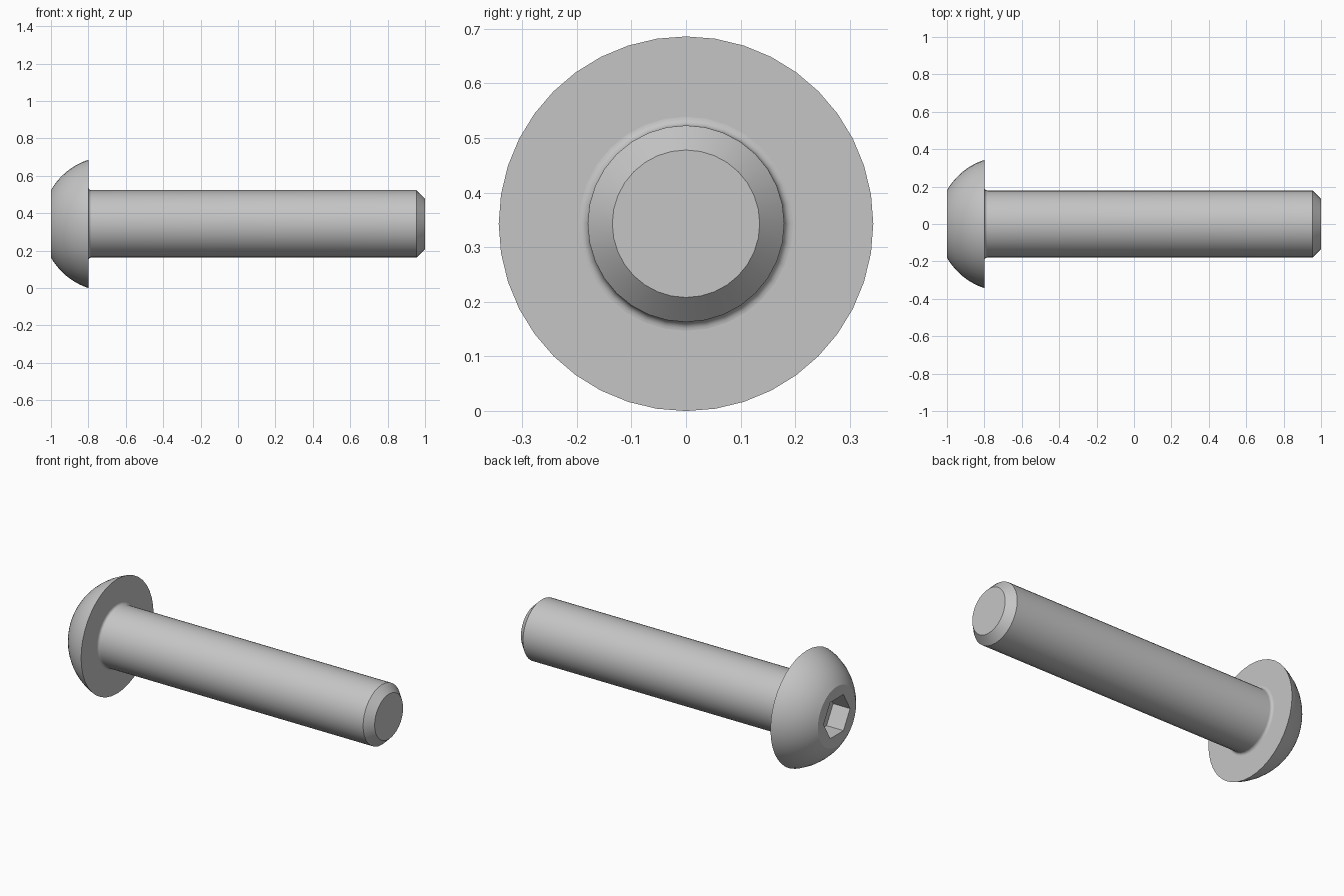
import bpy, bmesh
from math import sin, cos, pi, atan2, hypot, radians

if "Cube" in bpy.data.objects:
    bpy.data.objects.remove(bpy.data.objects["Cube"])

HEAD_R, SHANK_R, END_R = 0.343, 0.18, 0.135
UNDER, CHAMFER_X, FILLET = -0.80, 0.955, 0.016
HEX_R, HEX_DEPTH = 0.125, 0.112

steel = bpy.data.materials.new("plain_steel_grey")
steel.use_nodes = True
grey = (0.56, 0.56, 0.56, 1)
steel.diffuse_color = grey
steel.node_tree.nodes["Principled BSDF"].inputs["Base Color"].default_value = grey


def ring(bm, x, r, n):
    """Circle of vertices around the long axis, starting on +y."""
    return [bm.verts.new((x, r * cos(2 * pi * i / n), HEAD_R + r * sin(2 * pi * i / n)))
            for i in range(n)]


def skin(bm, rings):
    """Join each ring to the next with quads."""
    for a, b in zip(rings, rings[1:]):
        n = len(a)
        for i in range(n):
            j = (i + 1) % n
            bm.faces.new((a[i], a[j], b[j], b[i]))


def finish(bm, name):
    bmesh.ops.recalc_face_normals(bm, faces=bm.faces)
    mesh = bpy.data.meshes.new(name)
    bm.to_mesh(mesh)
    bm.free()
    mesh.materials.append(steel)
    obj = bpy.data.objects.new(name, mesh)
    bpy.context.collection.objects.link(obj)
    bpy.ops.object.select_all(action='DESELECT')
    obj.select_set(True)
    bpy.context.view_layer.objects.active = obj
    bpy.ops.object.shade_smooth_by_angle(angle=radians(30))


# Domed head: circular arc from the flat crown to the rim
bm = bmesh.new()
centre = -0.687
radius = hypot(UNDER - centre, HEAD_R)
start, stop = atan2(SHANK_R, -1 - centre), atan2(HEAD_R, UNDER - centre)
STEPS = 10
dome = []
for k in range(STEPS + 1):
    a = start + (stop - start) * k / STEPS
    dome.append(ring(bm, centre + radius * cos(a), radius * sin(a), 40))
skin(bm, dome)
bm.faces.new(dome[-1])

# Hexagonal socket sunk into the crown
mouth = ring(bm, -1, HEX_R, 6)
floor = ring(bm, -1 + HEX_DEPTH, HEX_R, 6)
skin(bm, [mouth, floor])
bm.faces.new(floor)
border = [bm.edges.get((loop[i - 1], loop[i])) for loop in (dome[0], mouth)
          for i in range(len(loop))]
bmesh.ops.triangle_fill(bm, edges=border, use_beauty=True, normal=(-1, 0, 0))
finish(bm, "button_head")

# Shank with a fillet under the head and a chamfered tip
bm = bmesh.new()
profile = [(UNDER - 0.01, SHANK_R + FILLET)]
for k in range(7):
    a = pi / 2 * k / 6
    profile.append((UNDER + FILLET * (1 - cos(a)), SHANK_R + FILLET * (1 - sin(a))))
profile += [(CHAMFER_X, SHANK_R), (1, END_R)]
shank = [ring(bm, x, r, 32) for x, r in profile]
skin(bm, shank)
bm.faces.new(shank[0])
bm.faces.new(shank[-1])
finish(bm, "shank")
